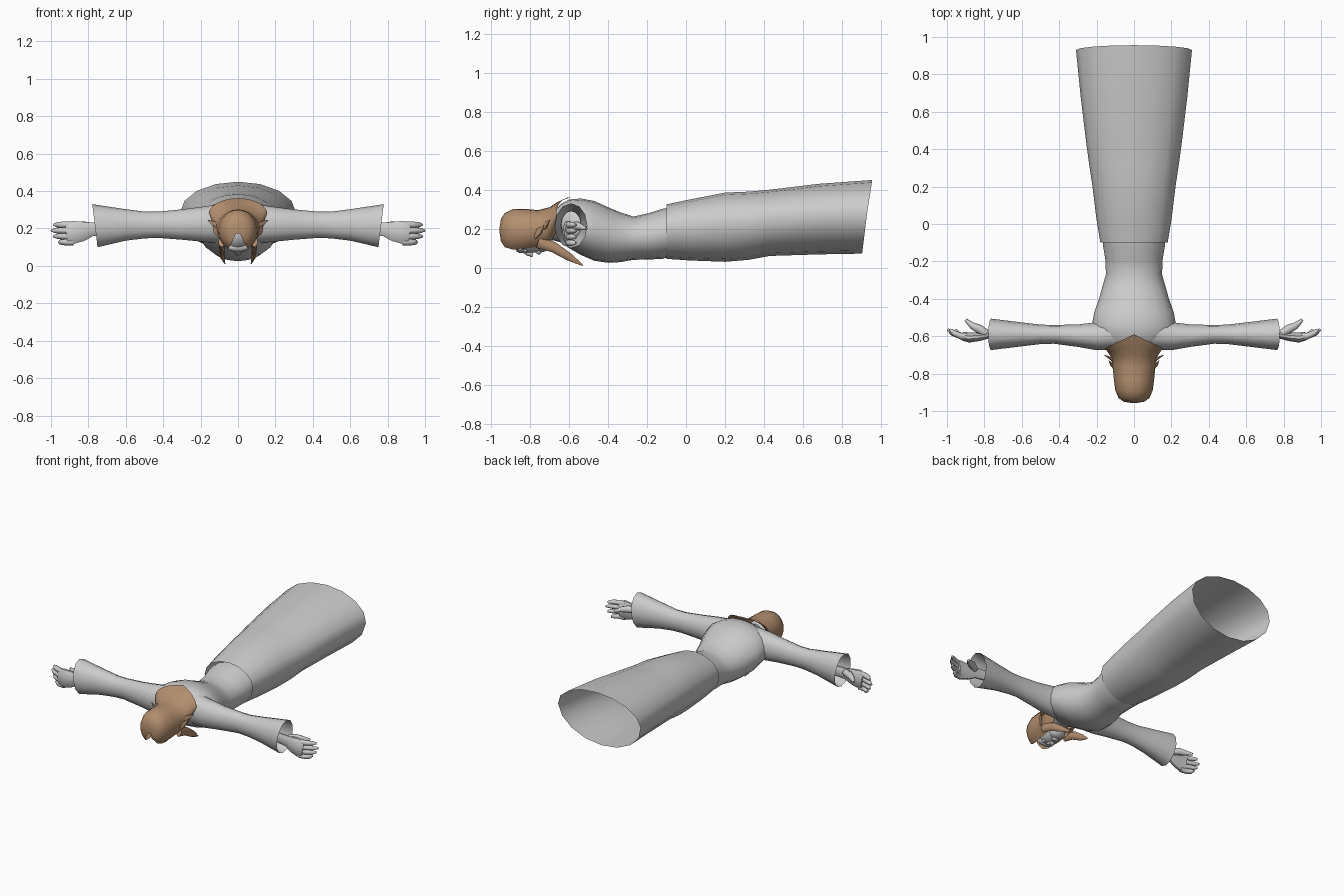
import bpy, bmesh, math
from mathutils import Vector

if "Cube" in bpy.data.objects:
    bpy.data.objects.remove(bpy.data.objects["Cube"])


def material(name, rgb):
    m = bpy.data.materials.new(name)
    m.use_nodes = True
    m.diffuse_color = (*rgb, 1)
    m.node_tree.nodes["Principled BSDF"].inputs["Base Color"].default_value = (*rgb, 1)
    return m


GREY = material("pale grey", (0.6, 0.6, 0.6))
BROWN = material("hair brown", (0.45, 0.27, 0.155))


def finish(ob, mat, angle=50):
    ob.data.materials.append(mat)
    bpy.ops.object.select_all(action='DESELECT')
    ob.select_set(True)
    bpy.context.view_layer.objects.active = ob
    bpy.ops.object.shade_smooth_by_angle(angle=math.radians(angle))
    return ob


def mirror(ob):
    ob.modifiers.new("Mirror", 'MIRROR').use_clip = False
    return ob


def loft(name, rings, mat, closed=True, caps=(False, False)):
    """Skin a row of rings with quads."""
    bm = bmesh.new()
    rows = [[bm.verts.new(p) for p in r] for r in rings]
    n = len(rows[0])
    for a, b in zip(rows, rows[1:]):
        for i in range(n if closed else n - 1):
            j = (i + 1) % n
            bm.faces.new((a[i], a[j], b[j], b[i]))
    for row, cap in zip((rows[0], rows[-1]), caps):
        if cap:
            bm.faces.new(row)
    bmesh.ops.recalc_face_normals(bm, faces=bm.faces)
    me = bpy.data.meshes.new(name)
    bm.to_mesh(me)
    bm.free()
    ob = bpy.data.objects.new(name, me)
    bpy.context.collection.objects.link(ob)
    return finish(ob, mat)


def arc(half, low, mid, high, sides, start=0.0, end=360.0, closed=True):
    """Oval outline with separate upper and lower heights."""
    out = []
    for i in range(sides):
        t = math.radians(start + (end - start) * i / (sides if closed else sides - 1))
        s = math.sin(t)
        out.append((half * math.cos(t), mid + s * ((high - mid) if s > 0 else (mid - low)), t))
    return out


def tube(name, points, radii, mat, sides=8, flat=1.0):
    """Tapered round limb that follows a few points."""
    pts = [Vector(p) for p in points]
    rings = []
    for i, (p, r) in enumerate(zip(pts, radii)):
        d = (pts[min(i + 1, len(pts) - 1)] - pts[max(i - 1, 0)]).normalized()
        u = d.cross(Vector((0, 0, 1))).normalized()
        v = u.cross(d)
        rings.append([p + r * (flat * math.cos(k * math.tau / sides) * u
                               + math.sin(k * math.tau / sides) * v) for k in range(sides)])
    return loft(name, rings, mat, caps=(True, True))


def ball(name, loc, size, mat):
    bpy.ops.mesh.primitive_uv_sphere_add(segments=16, ring_count=10, location=loc)
    ob = bpy.context.object
    ob.name = name
    ob.scale = size
    return finish(ob, mat)


# Skirt: open at the hem, the hem slants back at the top
skirt = [(-0.10, 0.18, 0.045, 0.325), (0.02, 0.2, 0.037, 0.35), (0.2, 0.222, 0.03, 0.385),
         (0.32, 0.24, 0.04, 0.39), (0.43, 0.255, 0.06, 0.4), (0.68, 0.285, 0.068, 0.43),
         (0.93, 0.31, 0.072, 0.45)]
rings = []
for y, half, low, high in skirt:
    mid = low + 0.56 * (high - low)
    tilt = 0.026 if y > 0.9 else 0
    rings.append([(x, y + tilt * math.sin(t), z) for x, z, t in arc(half, low, mid, high, 16)])
loft("skirt", rings, GREY)

# Torso with shoulders and neck
torso = [(-0.07, 0.17, 0.06, 0.31), (-0.12, 0.165, 0.045, 0.302), (-0.19, 0.153, 0.042, 0.28),
         (-0.27, 0.15, 0.04, 0.262), (-0.34, 0.17, 0.028, 0.285), (-0.4, 0.187, 0.025, 0.31),
         (-0.47, 0.212, 0.035, 0.342), (-0.54, 0.225, 0.065, 0.355), (-0.6, 0.205, 0.1, 0.35),
         (-0.645, 0.15, 0.13, 0.325), (-0.68, 0.07, 0.14, 0.28), (-0.76, 0.06, 0.13, 0.26)]
loft("torso", [[(x, y, z) for x, z, t in arc(h, lo, (lo + hi) / 2, hi, 20)]
               for y, h, lo, hi in torso], GREY, caps=(True, True))

# Sleeves: flared open cuffs
sleeve = [(0.1, 0.08, -0.59, 0.12, 0.33), (0.2, 0.075, -0.6, 0.13, 0.315),
          (0.3, 0.06, -0.597, 0.14, 0.302), (0.43, 0.05, -0.59, 0.15, 0.29),
          (0.5, 0.052, -0.59, 0.147, 0.29), (0.6, 0.064, -0.59, 0.135, 0.303),
          (0.765, 0.084, -0.59, 0.1, 0.33)]
rings = []
for x, half, cy, low, high in sleeve:
    tilt = 0.014 if x > 0.7 else 0
    rings.append([(x + tilt * math.sin(t), cy + w, z)
                  for w, z, t in arc(half, low, (low + high) / 2, high, 12)])
mirror(loft("sleeve", rings, GREY))

# Hands: palm, four fingers and a thumb
mirror(tube("palm", [(0.68, -0.59, 0.2), (0.78, -0.597, 0.195), (0.83, -0.603, 0.185),
                     (0.88, -0.607, 0.18), (0.915, -0.6, 0.175)],
            [0.035, 0.038, 0.055, 0.064, 0.056], GREY, 10, 0.42))
for i, tip in enumerate((0.955, 0.985, 0.998, 0.985)):
    z = 0.127 + 0.031 * i
    mirror(tube(f"finger_{i + 1}", [(0.88, -0.605, z), (0.925, -0.6, z),
                                   (0.5 * tip + 0.47, -0.583, z), (tip, -0.564, z)],
                [0.017, 0.017, 0.015, 0.007], GREY, 8))
mirror(tube("thumb", [(0.79, -0.585, 0.21), (0.83, -0.56, 0.215), (0.865, -0.543, 0.21),
                      (0.9, -0.512, 0.2)], [0.022, 0.024, 0.018, 0.008], GREY))

# Face looks down
ball("head", (0, -0.8, 0.175), (0.085, 0.115, 0.1), GREY)
ball("jaw", (0, -0.74, 0.125), (0.055, 0.05, 0.045), GREY)
ball("brow", (0, -0.85, 0.1), (0.06, 0.025, 0.025), GREY)
ball("lips", (0, -0.755, 0.08), (0.025, 0.014, 0.012), GREY)
tube("nose", [(0, -0.845, 0.09), (0, -0.81, 0.075), (0, -0.785, 0.07)],
     [0.008, 0.014, 0.017], GREY)
mirror(ball("eye", (0.033, -0.825, 0.088), (0.015, 0.01, 0.01), GREY))

# Hair: shell open toward the face, running to a point on the back
hair = [(-0.956, 0.02, 0.17, 0.19, 0.21, 0), (-0.95, 0.055, 0.125, 0.19, 0.25, 0),
        (-0.93, 0.083, 0.09, 0.19, 0.28, 0), (-0.89, 0.1, 0.075, 0.19, 0.3, 0),
        (-0.83, 0.108, 0.08, 0.19, 0.302, 0), (-0.76, 0.114, 0.09, 0.2, 0.295, 0),
        (-0.7, 0.12, 0.1, 0.21, 0.31, 0.015), (-0.65, 0.14, 0.16, 0.25, 0.34, 0.035),
        (-0.59, 0.155, 0.25, 0.28, 0.362, 0.075)]
rings = []
for y, half, low, mid, high, sweep in hair:
    rings.append([(x, y - sweep * abs(math.cos(t)), z)
                  for x, z, t in arc(half, low, mid, high, 21, -58, 238, False)])
loft("hair", rings, BROWN, closed=False, caps=(True, False))

# Long front locks and loose side strands
mirror(tube("front_lock", [(0.088, -0.76, 0.13), (0.085, -0.68, 0.105), (0.085, -0.6, 0.055),
                           (0.07, -0.53, 0.012)], [0.03, 0.027, 0.02, 0.004], BROWN, 8, 0.6))
for i, (y, z) in enumerate(((-0.7, 0.245), (-0.73, 0.215))):
    mirror(tube(f"side_strand_{i + 1}", [(0.09, y - 0.05, z - 0.05), (0.12, y - 0.02, z - 0.025),
                                         (0.16 - 0.025 * i, y, z)],
                [0.025, 0.018, 0.002], BROWN, 6, 0.5))
